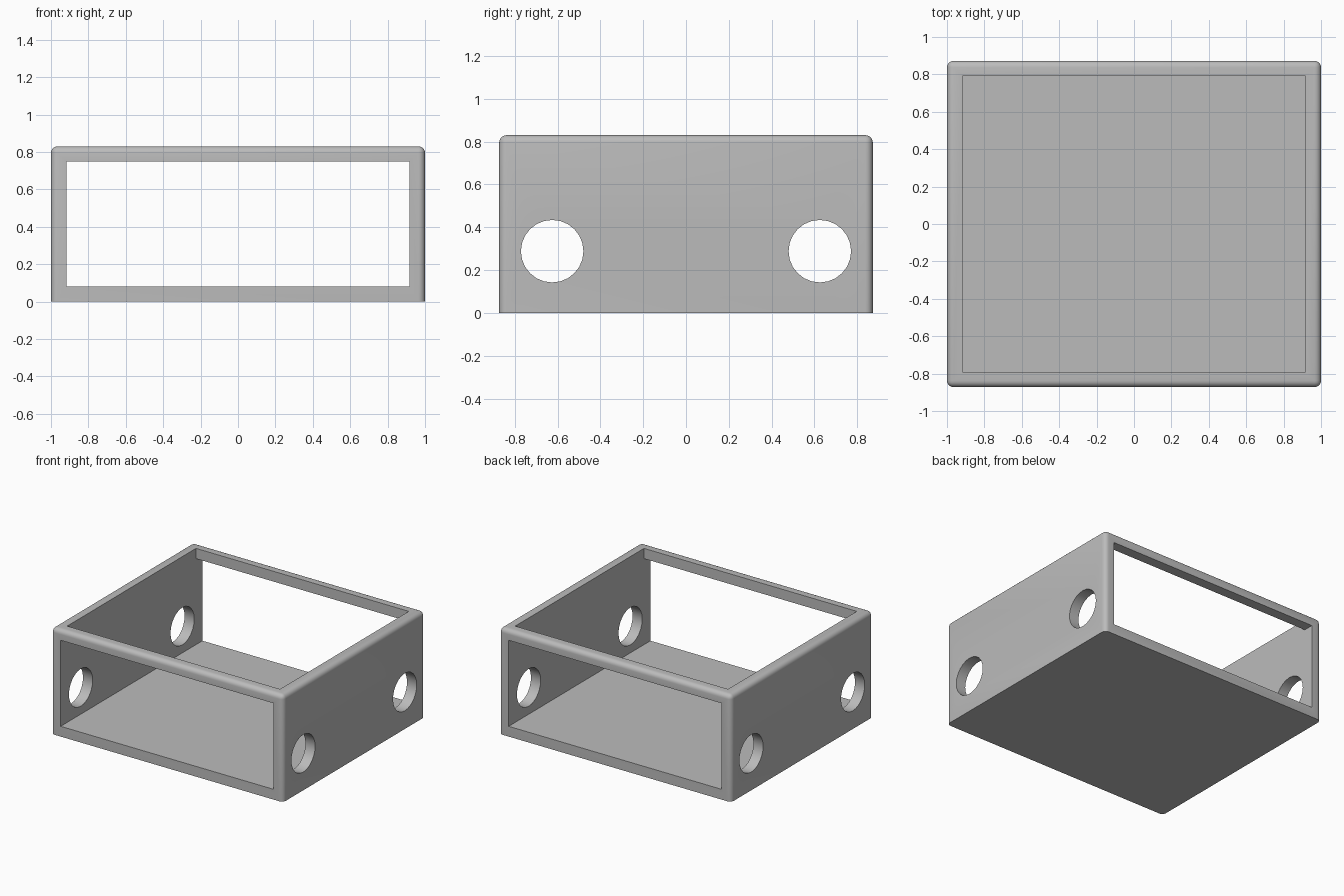
import bpy
import math

cube = bpy.data.objects.get("Cube")
if cube:
    bpy.data.objects.remove(cube, do_unlink=True)

W, D, H = 2.0, 1.745, 0.83      # outer size
WALL = 0.08
INNER_X, INNER_Y = W - 2 * WALL - 0.006, D - 2 * WALL
HOLE_R, HOLE_Y, HOLE_Z = 0.146, 0.625, 0.288

grey = bpy.data.materials.new("plain grey")
grey.use_nodes = True
colour = (0.5, 0.5, 0.5, 1)
grey.diffuse_color = colour
grey.node_tree.nodes["Principled BSDF"].inputs["Base Color"].default_value = colour


def box(name, size, z_low):
    """Axis-aligned box centred on x and y, standing on z_low."""
    bpy.ops.mesh.primitive_cube_add(size=1, location=(0, 0, z_low + size[2] / 2))
    ob = bpy.context.object
    ob.name = name
    ob.scale = size
    bpy.ops.object.transform_apply(location=True, rotation=True, scale=True)
    ob.data.materials.append(grey)
    return ob


def apply_modifier(ob, mod):
    bpy.ops.object.select_all(action="DESELECT")
    bpy.context.view_layer.objects.active = ob
    ob.select_set(True)
    bpy.ops.object.modifier_apply(modifier=mod.name)


def cut(ob, cutter):
    mod = ob.modifiers.new("cut", "BOOLEAN")
    mod.operation = "DIFFERENCE"
    mod.solver = "EXACT"
    mod.object = cutter
    apply_modifier(ob, mod)
    bpy.data.objects.remove(cutter, do_unlink=True)


# Solid body, rounded on every outer edge except around the base
body = box("open_box_frame", (W, D, H), 0)
weights = body.data.attributes.new("bevel_weight_edge", "FLOAT", "EDGE")
for edge in body.data.edges:
    on_base = all(body.data.vertices[v].co.z < 0.01 for v in edge.vertices)
    weights.data[edge.index].value = 0.0 if on_base else 1.0
bevel = body.modifiers.new("round", "BEVEL")
bevel.limit_method = "WEIGHT"
bevel.width = 0.035
bevel.segments = 5
apply_modifier(body, bevel)

# Front-to-back opening, then the open top
cut(body, box("through_cutter", (INNER_X, D + 1, H - 2 * WALL), WALL))
cut(body, box("top_cutter", (INNER_X, INNER_Y, H), WALL * 2))

# Two round holes in each side wall
for side in (-1, 1):
    bpy.ops.mesh.primitive_cylinder_add(
        vertices=24, radius=HOLE_R, depth=W + 1,
        location=(0, side * HOLE_Y, HOLE_Z), rotation=(0, math.pi / 2, 0))
    hole = bpy.context.object
    hole.data.materials.append(grey)
    cut(body, hole)

bpy.ops.object.select_all(action="DESELECT")
bpy.context.view_layer.objects.active = body
body.select_set(True)
bpy.ops.object.shade_smooth_by_angle(angle=math.radians(35))
